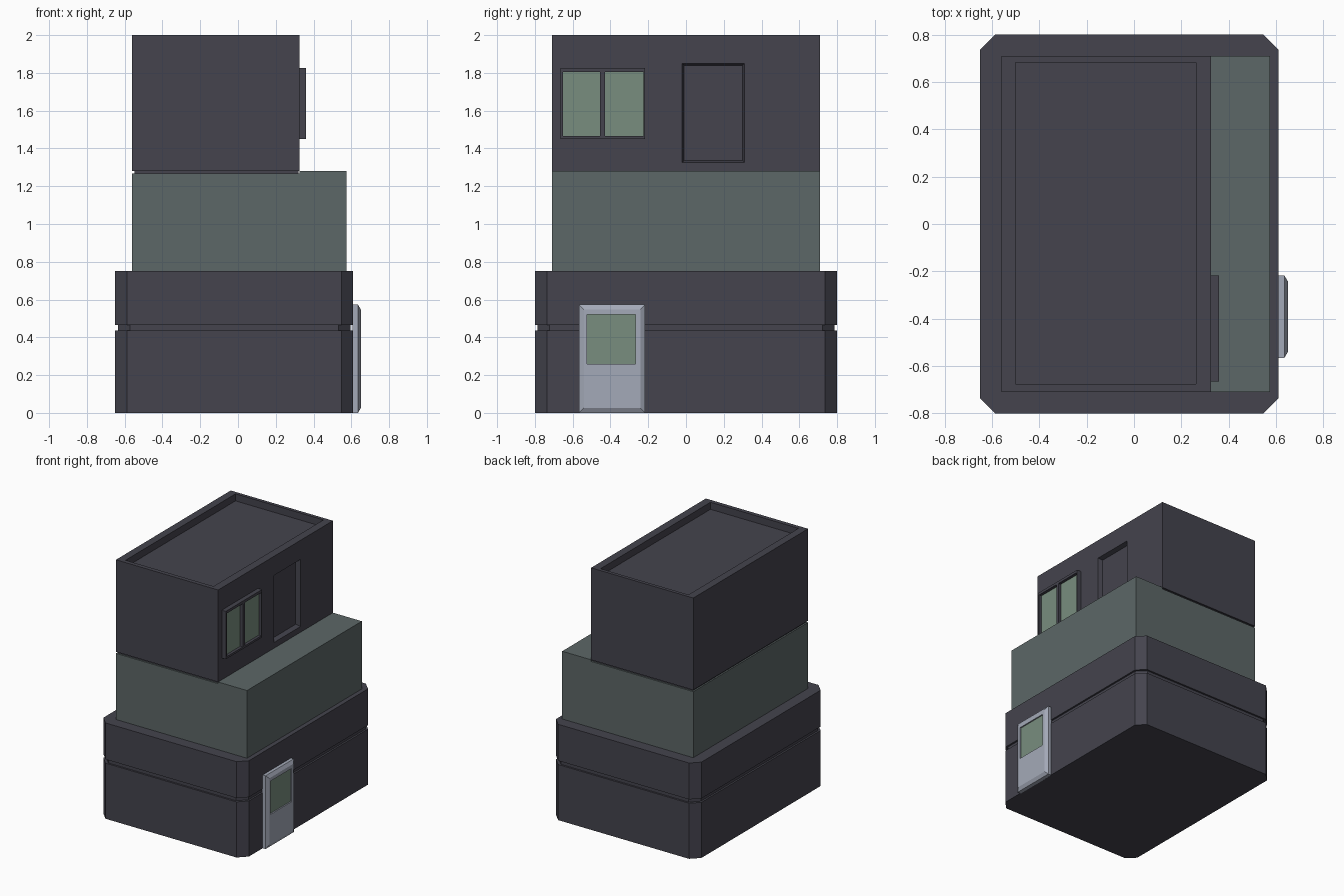
import bpy, bmesh

if "Cube" in bpy.data.objects:
    bpy.data.objects.remove(bpy.data.objects["Cube"])


def material(name, rgb):
    m = bpy.data.materials.new(name)
    m.diffuse_color = (*rgb, 1)
    m.use_nodes = True
    m.node_tree.nodes["Principled BSDF"].inputs["Base Color"].default_value = m.diffuse_color
    return m


DARK = material("dark_wall", (0.058, 0.057, 0.075))
BAND = material("green_grey_wall", (0.107, 0.135, 0.135))
GLASS = material("pane_green", (0.19, 0.27, 0.21))
DOOR = material("pale_door", (0.37, 0.40, 0.48))


def loft(name, rings, mat):
    """Closed solid through a list of equal-length point rings."""
    bm = bmesh.new()
    vs = [[bm.verts.new(p) for p in r] for r in rings]
    n = len(vs[0])
    for a, b in zip(vs, vs[1:]):
        for i in range(n):
            j = (i + 1) % n
            bm.faces.new((a[i], a[j], b[j], b[i]))
    bm.faces.new(vs[0][::-1])
    bm.faces.new(vs[-1])
    bmesh.ops.recalc_face_normals(bm, faces=bm.faces)
    me = bpy.data.meshes.new(name)
    bm.to_mesh(me)
    bm.free()
    me.materials.append(mat)
    ob = bpy.data.objects.new(name, me)
    bpy.context.collection.objects.link(ob)
    return ob


def rect_x(x, y0, y1, z0, z1):
    return [(x, y0, z0), (x, y1, z0), (x, y1, z1), (x, y0, z1)]


def box(name, x0, x1, y0, y1, z0, z1, mat):
    return loft(name, [rect_x(x, y0, y1, z0, z1) for x in (x0, x1)], mat)


def carve(ob, cutter):
    cutter.hide_render = True
    mod = ob.modifiers.new("carve", "BOOLEAN")
    mod.operation, mod.solver, mod.object = "DIFFERENCE", "EXACT", cutter
    bpy.context.view_layer.objects.active = ob
    bpy.ops.object.modifier_apply(modifier=mod.name)
    bpy.data.objects.remove(cutter)


def footprint(z, d):
    """Rectangle with clipped corners, inset by d."""
    x0, x1, y, c = -0.65 + d, 0.61 - d, 0.8 - d, 0.063
    return [(px, py, z) for px, py in (
        (x0 + c, -y), (x1 - c, -y), (x1, -y + c), (x1, y - c),
        (x1 - c, y), (x0 + c, y), (x0, y - c), (x0, -y + c))]


# Ground floor with groove running round it
loft("ground_floor", [footprint(z, d) for z, d in (
    (0, 0), (0.435, 0), (0.435, 0.014), (0.465, 0.014), (0.465, 0), (0.75, 0))], DARK)

# Middle storey, stepped slightly where the upper storey sits
step = [(-0.56, 0.75), (0.575, 0.75), (0.575, 1.28), (0.325, 1.28),
        (0.325, 1.267), (-0.56, 1.267)]
loft("middle_storey", [[(x, y, z) for x, z in step] for y in (-0.71, 0.71)], BAND)
box("shadow_gap", -0.548, 0.32, -0.698, 0.698, 1.267, 1.28, DARK)

# Upper storey with sunken roof and sunken terrace door
upper = box("upper_storey", -0.56, 0.325, -0.71, 0.71, 1.28, 2.0, DARK)
carve(upper, box("roof_cutter", -0.5, 0.262, -0.677, 0.683, 1.945, 2.1, DARK))
carve(upper, loft("terrace_door_cutter", [
    rect_x(0.29, -0.01, 0.3, 1.337, 1.84),
    rect_x(0.325, -0.02, 0.31, 1.325, 1.85),
    rect_x(0.4, -0.02, 0.31, 1.325, 1.85)], DARK))

# Two-pane window
frame = box("window_frame", 0.32, 0.36, -0.665, -0.217, 1.45, 1.825, DARK)
for side, y0, y1 in (("left", -0.65, -0.455), ("right", -0.43, -0.225)):
    carve(frame, box("pane_cutter", 0.335, 0.4, y0, y1, 1.466, 1.804, DARK))
    box("window_pane_" + side, 0.333, 0.338, y0, y1, 1.466, 1.804, GLASS)

# Entrance door with bevelled face and sunken pane
door = loft("entrance_door", [
    rect_x(0.605, -0.566, -0.217, 0, 0.573),
    rect_x(0.635, -0.566, -0.217, 0, 0.573),
    rect_x(0.65, -0.541, -0.242, 0.026, 0.548)], DOOR)
carve(door, box("door_pane_cutter", 0.638, 0.7, -0.524, -0.267, 0.26, 0.52, DOOR))
box("door_pane", 0.635, 0.64, -0.524, -0.267, 0.26, 0.52, GLASS)
